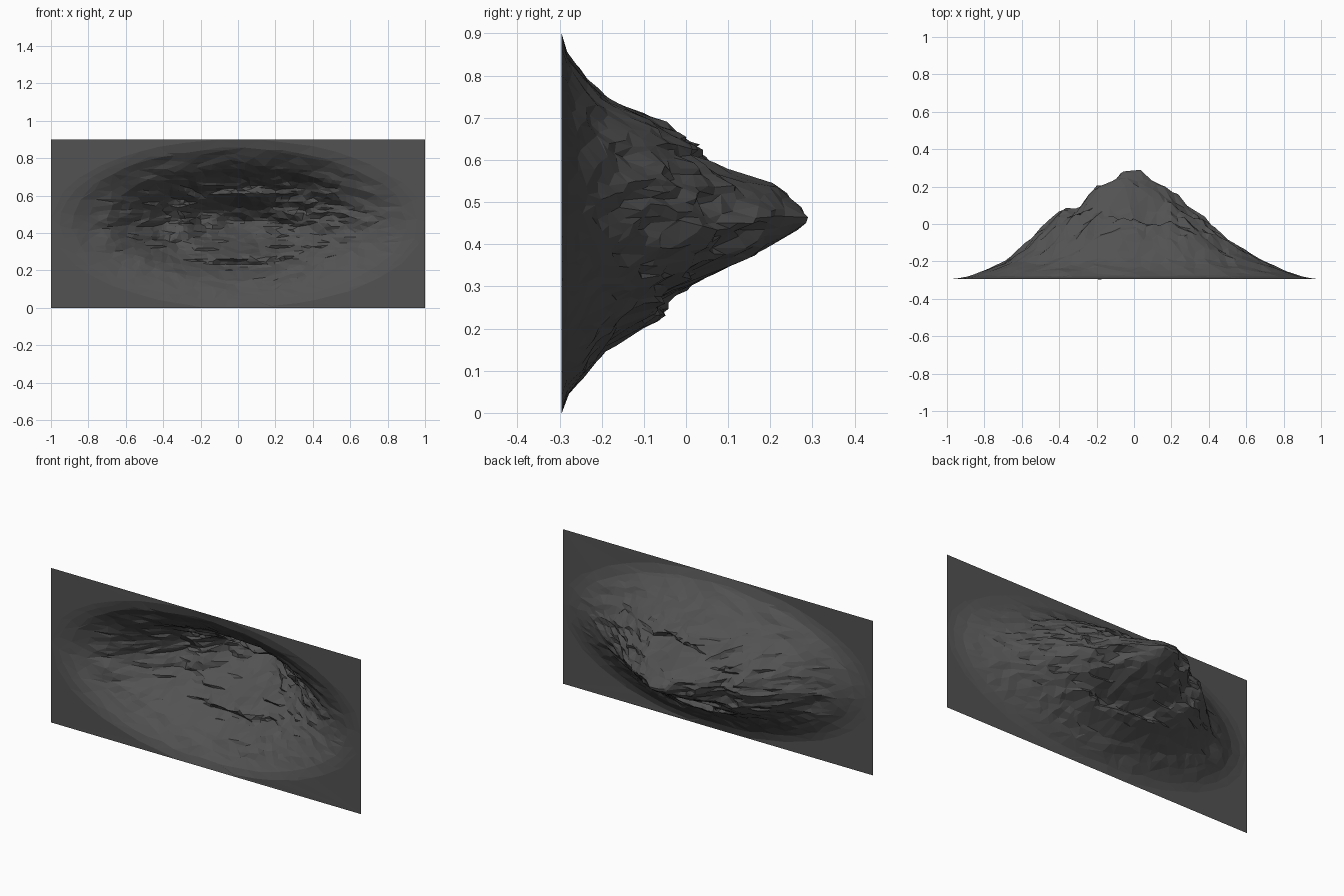
import bpy, bmesh, math
from mathutils import Vector, noise

if "Cube" in bpy.data.objects:
    bpy.data.objects.remove(bpy.data.objects["Cube"])

BASE, PEAK_Z = -0.295, 0.46
# (distance, height) profiles read outward from the summit
LEFT = [(0, .575), (.05, .58), (.1, .53), (.2, .49), (.25, .46), (.3, .4), (.4, .355), (.5, .26),
        (.6, .165), (.7, .09), (.8, .045), (.88, .016), (.95, .003), (1, 0), (1.1, 0)]
RIGHT = [(0, .575), (.05, .585), (.1, .53), (.2, .48), (.3, .4), (.4, .32), (.5, .235),
         (.6, .16), (.7, .095), (.8, .05), (.9, .014), (.96, .003), (1, 0), (1.1, 0)]
UPPER = [(0, .585), (.04, .56), (.07, .525), (.09, .48), (.11, .41), (.14, .335), (.18, .315),
         (.22, .26), (.24, .225), (.29, .105), (.34, .06), (.39, .015), (.44, 0), (.6, 0)]
LOWER = [(0, .585), (.02, .57), (.06, .5), (.09, .445), (.12, .39), (.13, .35), (.16, .295),
         (.2, .25), (.235, .24), (.26, .19), (.31, .11), (.36, .065), (.42, .015), (.46, 0), (.6, 0)]


def sample(profile, d):
    for (a, ha), (b, hb) in zip(profile, profile[1:]):
        if d <= b:
            return ha + (hb - ha) * (d - a) / (b - a)
    return 0.0


def height(x, z):
    # wobble the sampling point so the ridges and ledges meander
    v = z - PEAK_Z
    fade = max(0.0, 1 - x * x - (v / .44) ** 2)
    q = Vector((x * 3, z * 5, 1.7))
    v += .035 * fade * noise.noise(q) * min(1, abs(x) * 4)
    x += .04 * fade * noise.noise(q + Vector((9, 4, 2)))
    depth = .44 if v > 0 else .46
    r = math.hypot(x, v / depth)
    if r < 1e-6:
        return .58
    side, vert = (RIGHT if x > 0 else LEFT), (UPPER if v > 0 else LOWER)
    w = (x / r) ** 2
    h = w * sample(side, r) + (1 - w) * sample(vert, r * depth)
    # sharp gullies and crags, strongest on the mid slopes
    p = Vector((x * 5, z * 13, 3.1))
    crag = abs(noise.noise(p)) + .5 * abs(noise.noise(p * 2.2))
    amp = .09 * min(1, h / .3) * min(1, r * 4)
    return max(0, h + amp * (.17 - crag))


# Mountain surface: a height field standing on its edge
bm = bmesh.new()
NX, NZ = 110, 62
rows = []
for j in range(NZ + 1):
    row = []
    for i in range(NX + 1):
        x, z = -1 + 2 * i / NX, .9 * j / NZ
        if 0 < i < NX and 0 < j < NZ:
            n = noise.noise_vector(Vector((i * .73, j * .91, .4)))
            x, z = x + n.x * .007, z + n.y * .005
            y = BASE + height(x, z)
        else:
            y = BASE
        row.append(bm.verts.new((x, y, z)))
    rows.append(row)
for a, b in zip(rows, rows[1:]):
    for i in range(NX):
        bm.faces.new((a[i], b[i], b[i + 1], a[i + 1]))
mesh = bpy.data.meshes.new("mountain_terrain")
bm.to_mesh(mesh)
bm.free()
terrain = bpy.data.objects.new("mountain_terrain", mesh)
bpy.context.collection.objects.link(terrain)

# Irregular low-poly facets
dec = terrain.modifiers.new("facets", 'DECIMATE')
dec.ratio = .17

# Dark rock colour
rock = bpy.data.materials.new("dark_rock")
rock.diffuse_color = (.085, .085, .085, 1)
rock.use_nodes = True
rock.node_tree.nodes["Principled BSDF"].inputs["Base Color"].default_value = rock.diffuse_color
mesh.materials.append(rock)
